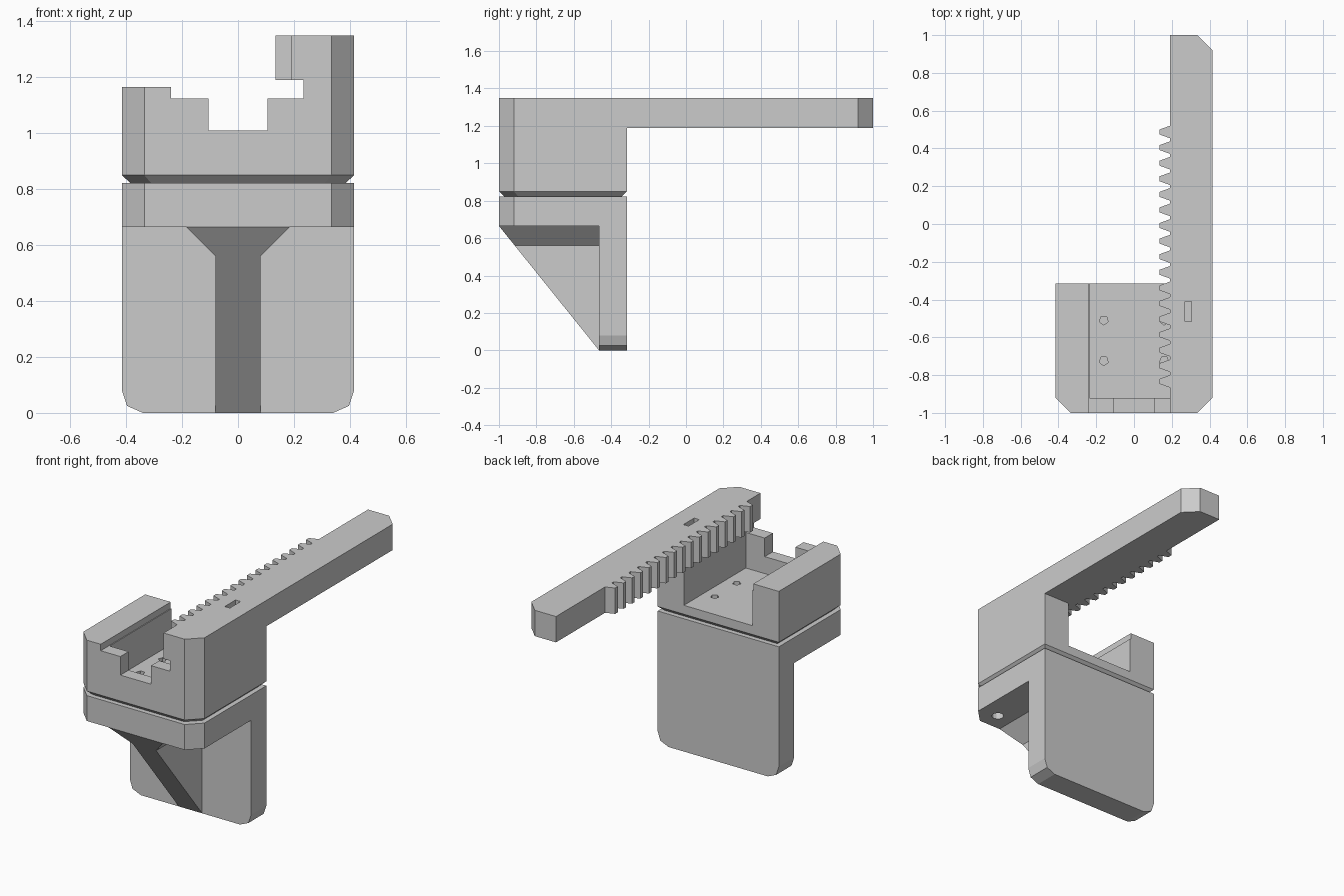
import bpy, bmesh

if "Cube" in bpy.data.objects:
    bpy.data.objects.remove(bpy.data.objects["Cube"], do_unlink=True)

grey = bpy.data.materials.new("light grey plastic")
grey.use_nodes = True
grey.diffuse_color = (0.6, 0.6, 0.6, 1)
grey.node_tree.nodes["Principled BSDF"].inputs["Base Color"].default_value = (0.6, 0.6, 0.6, 1)


def solid(name, rings):
    """Closed solid lofted through equal-length rings of 3D points."""
    bm = bmesh.new()
    loops = [[bm.verts.new(p) for p in ring] for ring in rings]
    bm.faces.new(loops[0])
    bm.faces.new(loops[-1])
    for a, b in zip(loops, loops[1:]):
        for i in range(len(a)):
            j = (i + 1) % len(a)
            bm.faces.new((a[i], a[j], b[j], b[i]))
    bmesh.ops.recalc_face_normals(bm, faces=bm.faces[:])
    mesh = bpy.data.meshes.new(name)
    bm.to_mesh(mesh)
    bm.free()
    mesh.materials.append(grey)
    obj = bpy.data.objects.new(name, mesh)
    bpy.context.collection.objects.link(obj)
    return obj


def prism(name, axis, pts, lo, hi):
    """Extrude a 2D outline along x, y or z."""
    place = {"x": lambda p, d: (d, p[0], p[1]),
             "y": lambda p, d: (p[0], d, p[1]),
             "z": lambda p, d: (p[0], p[1], d)}[axis]
    return solid(name, [[place(p, d) for p in pts] for d in (lo, hi)])


def box(name, x0, x1, y0, y1, z0, z1):
    return prism(name, "z", [(x0, y0), (x1, y0), (x1, y1), (x0, y1)], z0, z1)


def combine(obj, tool, operation="DIFFERENCE"):
    mod = obj.modifiers.new("combine", "BOOLEAN")
    mod.operation, mod.object, mod.solver = operation, tool, "EXACT"
    bpy.context.view_layer.objects.active = obj
    bpy.ops.object.modifier_apply(modifier=mod.name)
    bpy.data.objects.remove(tool, do_unlink=True)


def drill(obj, x, y, z0, z1, radius, sides):
    bpy.ops.mesh.primitive_cylinder_add(vertices=sides, radius=radius, depth=z1 - z0,
                                        location=(x, y, (z0 + z1) / 2), rotation=(0, 0, 0.6))
    combine(obj, bpy.context.object)


W, FRONT, BACK, CH = 0.415, -1.0, -0.315, 0.08
SHELF, SEAM, TOP = 0.665, 0.822, 1.35
RAIL_Z = 1.19
plan = [(-W, BACK), (-W, FRONT + CH), (-W + CH, FRONT),
        (W - CH, FRONT), (W, FRONT + CH), (W, BACK)]

# Lower bracket: shelf with blind holes, and hanging plate with softened corners
bracket = prism("bracket_shelf", "z", plan, SHELF, SEAM)
half = [(W, 0.08), (0.397, 0.025), (0.34, 0)]
plate_outline = [(W, SHELF)] + half + [(-x, z) for x, z in reversed(half)] + [(-W, SHELF)]
combine(bracket, prism("plate", "y", plate_outline, -0.465, BACK), "UNION")
for x in (-0.29, 0.29):
    drill(bracket, x, -0.89, SHELF - 0.05, SEAM - 0.03, 0.035, 12)

# Sloping support rib, flared at the top
rib = prism("support_rib", "y", [(-0.185, SHELF), (-0.08, 0.56), (-0.08, 0),
                                 (0.08, 0), (0.08, 0.56), (0.185, SHELF)], FRONT, -0.465)
combine(rib, prism("slope", "x", [(FRONT, SHELF), (-0.465, 0), (-0.465, SHELF)], -0.5, 0.5),
        "INTERSECT")

# Upper block with a bevelled foot
mid = (FRONT + BACK) / 2
foot = [(x * 0.928, mid + (y - mid) * 0.913, SEAM) for x, y in plan]
block = solid("upper_block", [foot, [(x, y, 0.85) for x, y in plan],
                              [(x, y, RAIL_Z) for x, y in plan]])

# Stepped front opening, rear pocket and screw holes
steps = [(-0.5, 1.5), (-0.5, 1.165), (-0.24, 1.165), (-0.24, 1.125), (-0.105, 1.125),
         (-0.105, 1.01), (0.105, 1.01), (0.105, 1.125), (0.235, 1.125), (0.235, 1.5)]
combine(block, prism("opening", "y", steps, -1.1, 0))
combine(block, box("pocket", -0.235, 0.235, FRONT + CH, 0, 0.905, 1.5))
for x in (-0.16, 0.16):
    for y in (-0.725, -0.51):
        drill(block, x, y, SEAM + 0.01, 1, 0.025, 5)

# Long rail with a toothed inner edge
outline = [(0.19, FRONT), (W - CH, FRONT), (W, FRONT + CH), (W, 1 - CH), (W - CH, 1), (0.19, 1)]
for i in range(17):
    c = 0.487 - i * 0.0825
    outline += [(0.19, c + 0.033), (0.135, c + 0.013), (0.135, c - 0.013), (0.19, c - 0.033)]
rail = prism("toothed_rail", "z", outline, RAIL_Z, TOP)
combine(rail, box("slot", 0.27, 0.305, -0.515, -0.41, 1.25, 1.5))
